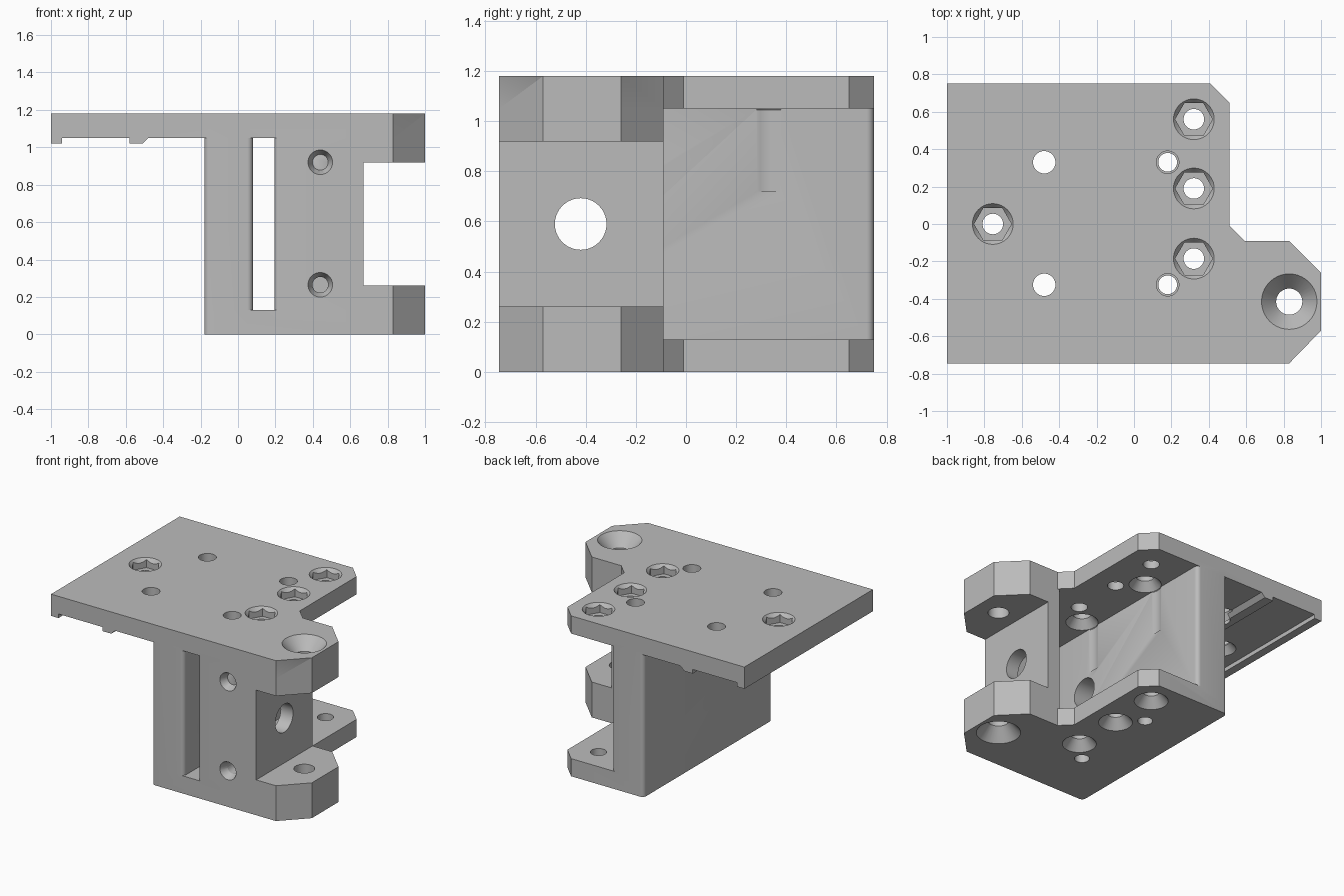
import bpy, bmesh, math
from mathutils import Vector, Matrix

if "Cube" in bpy.data.objects:
    bpy.data.objects.remove(bpy.data.objects["Cube"])

grey = bpy.data.materials.new("plain_grey")
grey.use_nodes = True
colour = (0.5, 0.5, 0.5, 1)
grey.diffuse_color = colour
grey.node_tree.nodes["Principled BSDF"].inputs["Base Color"].default_value = colour


def add_object(name, bm):
    bmesh.ops.recalc_face_normals(bm, faces=bm.faces)
    mesh = bpy.data.meshes.new(name)
    bm.to_mesh(mesh)
    bm.free()
    mesh.materials.append(grey)
    obj = bpy.data.objects.new(name, mesh)
    bpy.context.collection.objects.link(obj)
    return obj


def outline(points):
    """Closed outline; a third number rounds that square corner."""
    out = []
    for i, p in enumerate(points):
        here = Vector(p[:2])
        if len(p) == 2:
            out.append(here)
            continue
        r = p[2]
        a = (Vector(points[i - 1][:2]) - here).normalized()
        b = (Vector(points[(i + 1) % len(points)][:2]) - here).normalized()
        centre = here + r * (a + b)
        for k in range(7):
            t = k * math.pi / 12
            out.append(centre - r * (math.cos(t) * b + math.sin(t) * a))
    return out


def prism(name, points, low, high, along_y=False):
    bm = bmesh.new()
    place = (lambda p, h: (p.x, h, p.y)) if along_y else (lambda p, h: (p.x, p.y, h))
    face = bm.faces.new([bm.verts.new(place(p, low)) for p in outline(points)])
    shift = Vector((0, high - low, 0)) if along_y else Vector((0, 0, high - low))
    grown = bmesh.ops.extrude_face_region(bm, geom=[face])["geom"]
    bmesh.ops.translate(bm, vec=shift, verts=[v for v in grown if isinstance(v, bmesh.types.BMVert)])
    return add_object(name, bm)


def rod(start, end, r1, r2=None, sides=40):
    """Round, conical or hexagonal cutter between two points."""
    start, end = Vector(start), Vector(end)
    axis = end - start
    bm = bmesh.new()
    turn = Matrix.Rotation(math.pi / 6, 4, 'Z') if sides == 6 else Matrix()
    spin = axis.to_track_quat('Z', 'Y').to_matrix().to_4x4()
    bmesh.ops.create_cone(bm, cap_ends=True, segments=sides, radius1=r1,
                          radius2=r1 if r2 is None else r2, depth=axis.length,
                          matrix=Matrix.Translation((start + end) / 2) @ spin @ turn)
    return add_object("cutter", bm)


def combine(base, other, operation):
    mod = base.modifiers.new(operation.lower(), 'BOOLEAN')
    mod.operation, mod.solver, mod.object = operation, 'EXACT', other
    bpy.context.view_layer.objects.active = base
    bpy.ops.object.modifier_apply(modifier=mod.name)
    bpy.data.objects.remove(other)


BACK, FRONT, TOP, FLOOR, ROOF = 0.75, -0.745, 1.18, 0.13, 1.05
ear = [(0.83, FRONT), (1, -0.57), (1, -0.26), (0.83, -0.09)]
right_edge = ear + [(0.59, -0.09), (0.51, -0.01), (0.51, 0.65), (0.41, BACK)]

# Main plates
bracket = prism("mounting_bracket", [(-1, FRONT)] + right_edge + [(-1, BACK)], ROOF, TOP)
solids = [prism("bottom_plate", [(-0.18, FRONT, 0.03)] + right_edge + [(-0.18, BACK, 0.03)], 0, FLOOR)]

# Upright wall and the angled clamp block beside the slot
solids.append(prism("wall", [(-0.18, FRONT, 0.03), (0.08, FRONT, 0.03),
                             (0.08, BACK, 0.03), (-0.18, BACK, 0.03)], 0.06, 1.1))
solids.append(prism("clamp_block", [(0.195, FRONT, 0.025), (0.67, FRONT), (0.67, -0.09),
                                    (0.57, -0.09), (0.57, -0.54), (0.195, -0.54)], 0.06, 1.1))

# Thick ears above and below
for low, high in ((0, 0.26), (0.92, TOP)):
    solids.append(prism("ear", [(0.6, FRONT)] + ear + [(0.6, -0.09)], low, high))

# Rails under the overhanging plate
solids.append(prism("edge_rail", [(-1, 1.02), (-0.94, 1.02), (-0.94, 1.08), (-1, 1.08)],
                    FRONT, BACK, True))
solids.append(prism("inner_rail", [(-0.58, 1.02), (-0.51, 1.02), (-0.48, ROOF),
                                   (-0.48, 1.08), (-0.58, 1.08)], FRONT, BACK, True))
for part in solids:
    combine(bracket, part, 'UNION')

cutters = []

# Hexagonal nut pockets in the top plate, countersinks below
for x, y in ((-0.755, 0), (0.32, 0.56), (0.32, 0.19), (0.32, -0.185)):
    cutters += [rod((x, y, 1.0), (x, y, 1.2), 0.055),
                rod((x, y, 1.11), (x, y, 1.2), 0.1, sides=6),
                rod((x, y, 1.15), (x, y, 1.19), 0.085, 0.117)]
    if x > 0:
        cutters += [rod((x, y, -0.05), (x, y, 0.2), 0.055),
                    rod((x, y, -0.01), (x, y, 0.07), 0.122, 0.055)]
    else:
        cutters.append(rod((x, y, 1.04), (x, y, 1.1), 0.11, 0.055))

# Small screw holes with head clearance under the plate
for x in (-0.48, 0.18):
    for y in (-0.325, 0.33):
        cutters += [rod((x, y, 1.0), (x, y, 1.2), 0.06),
                    rod((x, y, ROOF - 0.005), (x, y, 1.11), 0.112, 0.06)]
        if x > 0:
            cutters += [rod((x, y, 0.72), (x, y, ROOF), 0.11),
                        rod((x, y, -0.05), (x, y, 0.2), 0.05)]

# Ear bolt hole, countersunk on both outer faces
x, y = 0.83, -0.415
cutters += [rod((x, y, -0.1), (x, y, 1.3), 0.07),
            rod((x, y, 1.09), (x, y, 1.19), 0.07, 0.157),
            rod((x, y, -0.01), (x, y, 0.09), 0.157, 0.07)]

# Cross hole and the two front screw holes
cutters.append(rod((-0.3, -0.42, 0.59), (0.8, -0.42, 0.59), 0.103))
for z in (0.265, 0.92):
    cutters += [rod((0.44, -0.8, z), (0.44, -0.57, z), 0.042),
                rod((0.44, -0.75, z), (0.44, -0.69, z), 0.068, 0.042)]
for cutter in cutters:
    combine(bracket, cutter, 'DIFFERENCE')

bpy.ops.object.select_all(action='DESELECT')
bracket.select_set(True)
bpy.context.view_layer.objects.active = bracket
bpy.ops.object.shade_smooth_by_angle(angle=math.radians(25))
